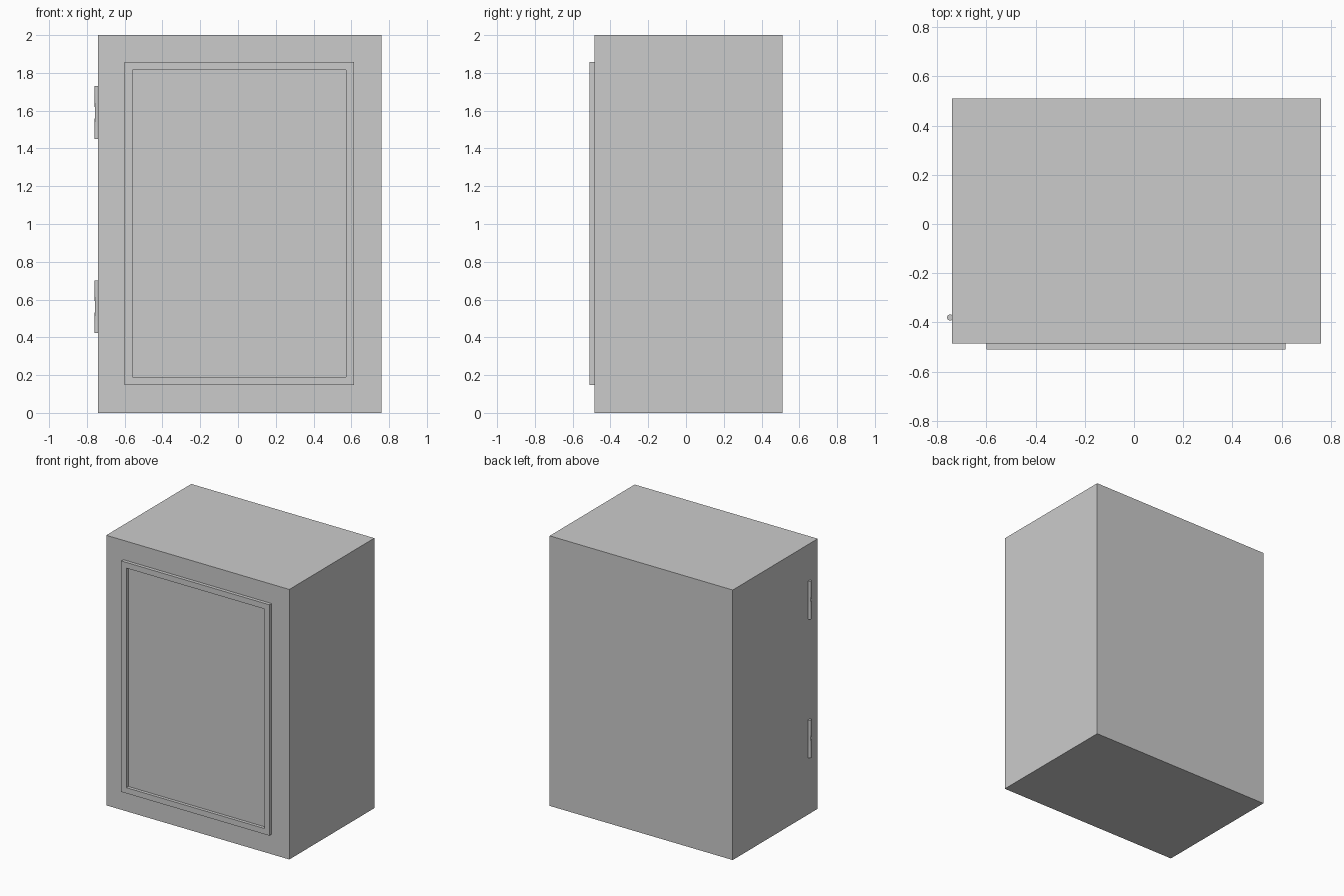
import bpy, bmesh, math

if "Cube" in bpy.data.objects:
    bpy.data.objects.remove(bpy.data.objects["Cube"])


def make_object(name, bm):
    bmesh.ops.recalc_face_normals(bm, faces=bm.faces)
    mesh = bpy.data.meshes.new(name)
    bm.to_mesh(mesh)
    bm.free()
    obj = bpy.data.objects.new(name, mesh)
    bpy.context.collection.objects.link(obj)
    return obj


def box(name, x, y, z):
    bm = bmesh.new()
    bmesh.ops.create_cube(bm, size=1)
    for v in bm.verts:
        v.co = [lo + (c + 0.5) * (hi - lo) for c, (lo, hi) in zip(v.co, (x, y, z))]
    return make_object(name, bm)


def door(name, x, z, back, front, rim, recess):
    # Slab whose front face is inset and pushed in, leaving a raised rim
    bm = bmesh.new()
    base = [bm.verts.new((px, back, pz)) for px, pz in
            ((x[0], z[0]), (x[1], z[0]), (x[1], z[1]), (x[0], z[1]))]
    face = bm.faces.new(base)
    out = bmesh.ops.extrude_face_region(bm, geom=[face], use_keep_orig=True)["geom"]
    for v in out:
        if isinstance(v, bmesh.types.BMVert):
            v.co.y = front
    panel = next(f for f in out if isinstance(f, bmesh.types.BMFace))
    bmesh.ops.inset_region(bm, faces=[panel], thickness=rim, use_even_offset=True)
    walls = bmesh.ops.extrude_face_region(bm, geom=[panel])["geom"]
    for v in walls:
        if isinstance(v, bmesh.types.BMVert):
            v.co.y = recess
    bmesh.ops.delete(bm, geom=[panel], context='FACES_ONLY') if panel.is_valid else None
    return make_object(name, bm)


def hinge(name, x, y, z, sides=16):
    # Lathed pin, slightly waisted at mid height
    profile = [(-0.14, 0.0125), (-0.08, 0.0115), (0, 0.0105), (0.08, 0.0115), (0.14, 0.0125)]
    bm = bmesh.new()
    rings = [[bm.verts.new((x + r * math.cos(i * math.tau / sides),
                            y + r * math.sin(i * math.tau / sides), z + h))
              for i in range(sides)] for h, r in profile]
    for a, b in zip(rings, rings[1:]):
        for i in range(sides):
            j = (i + 1) % sides
            bm.faces.new((a[i], a[j], b[j], b[i]))
    bm.faces.new(rings[0])
    bm.faces.new(rings[-1])
    obj = make_object(name, bm)
    bpy.ops.object.select_all(action='DESELECT')
    obj.select_set(True)
    bpy.context.view_layer.objects.active = obj
    bpy.ops.object.shade_smooth_by_angle()


# Cabinet body
box("cabinet_body", (-0.74, 0.76), (-0.485, 0.51), (0, 2))

# Front door with raised rim and recessed panel
door("door", (-0.6, 0.615), (0.147, 1.857), -0.48, -0.51, 0.042, -0.4865)

# Side hinges
for label, z in (("lower_hinge", 0.562), ("upper_hinge", 1.59)):
    hinge(label, -0.7475, -0.38, z)
